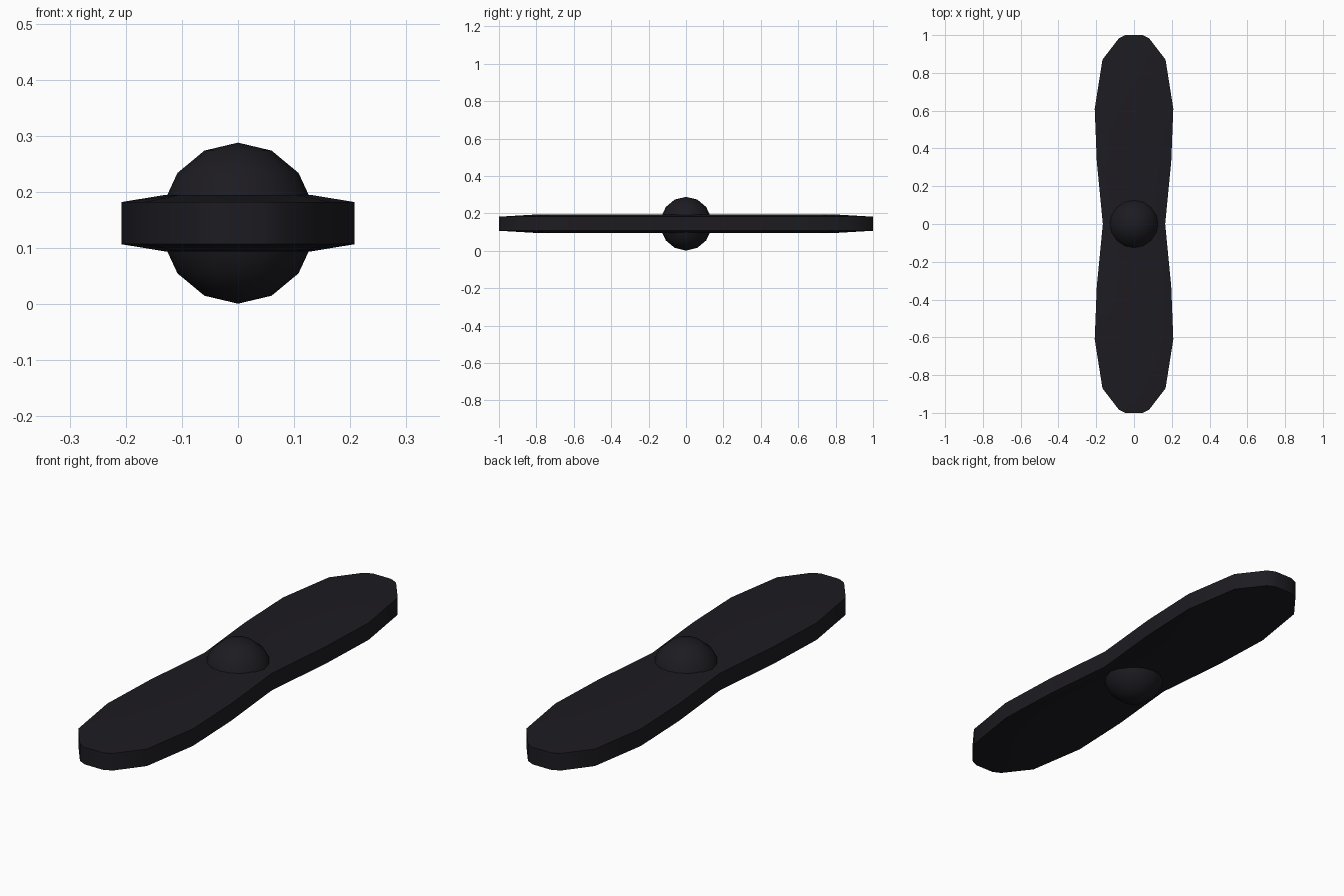
import bpy, bmesh

if "Cube" in bpy.data.objects:
    bpy.data.objects.remove(bpy.data.objects["Cube"])

MID_Z = 0.1445

mat = bpy.data.materials.new("black_plastic")
mat.diffuse_color = (0.012, 0.011, 0.015, 1)
mat.use_nodes = True
mat.node_tree.nodes["Principled BSDF"].inputs["Base Color"].default_value = mat.diffuse_color


def finish(bm, name):
    bmesh.ops.recalc_face_normals(bm, faces=bm.faces)
    me = bpy.data.meshes.new(name)
    bm.to_mesh(me)
    bm.free()
    me.materials.append(mat)
    ob = bpy.data.objects.new(name, me)
    bpy.context.collection.objects.link(ob)
    ob.location.z = MID_Z
    bpy.ops.object.select_all(action='DESELECT')
    ob.select_set(True)
    bpy.context.view_layer.objects.active = ob
    bpy.ops.object.shade_smooth_by_angle(angle=0.52)
    return ob


# Quarter outline of the blade, mirrored to a full waisted loop
quarter = [(0.165, 0), (0.197, 0.33), (0.208, 0.61), (0.167, 0.87),
           (0.08, 0.983), (0.045, 1.0)]
right = [(x, -y) for x, y in reversed(quarter[1:])] + quarter
outline = right + [(-x, y) for x, y in reversed(right)]

# Two-ended blade: upright rim, gently raised flat centre above and below
bm = bmesh.new()
levels = [(0.62, 0.78, -0.0505), (1, 1, -0.0375),
          (1, 1, 0.0375), (0.62, 0.78, 0.0505)]
loops = [[bm.verts.new((x * sx, y * sy, z)) for x, y in outline]
         for sx, sy, z in levels]
n = len(outline)
for a, b in zip(loops, loops[1:]):
    for i in range(n):
        j = (i + 1) % n
        bm.faces.new((a[i], a[j], b[j], b[i]))
# caps as strips across the waisted shape
for lp in (loops[0], loops[-1]):
    for i in range(n // 2 - 1):
        bm.faces.new((lp[i], lp[i + 1], lp[n - 2 - i], lp[n - 1 - i]))
finish(bm, "propeller_blade")

# Low-poly hub ball through the middle
bm = bmesh.new()
bmesh.ops.create_uvsphere(bm, u_segments=16, v_segments=7, radius=1)
bmesh.ops.scale(bm, vec=(0.138, 0.138, 0.1435), verts=bm.verts)
finish(bm, "hub")
